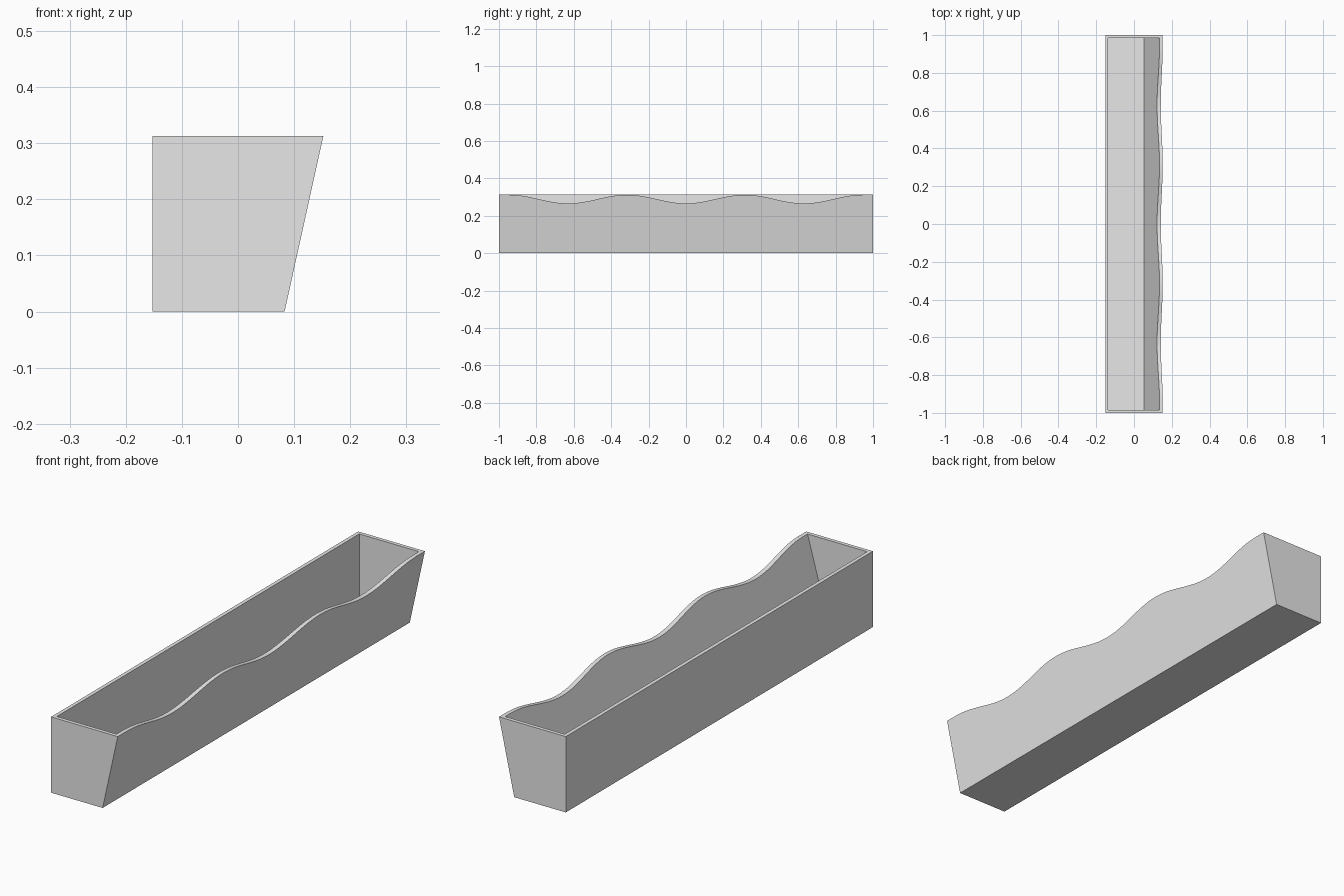
import bpy, bmesh, math
from mathutils import Vector

if "Cube" in bpy.data.objects:
    bpy.data.objects.remove(bpy.data.objects["Cube"], do_unlink=True)

TOP = 0.3125       # rim height
WALL = 0.0156      # wall and floor thickness
WAVE = 0.63        # length of one wave
DIP = 0.046        # depth of the wave


def prism(name, points, offset):
    """Solid made by sweeping a closed outline along an offset."""
    bm = bmesh.new()
    face = bm.faces.new([bm.verts.new(p) for p in points])
    swept = bmesh.ops.extrude_face_region(bm, geom=[face])["geom"]
    verts = [v for v in swept if isinstance(v, bmesh.types.BMVert)]
    bmesh.ops.translate(bm, verts=verts, vec=Vector(offset))
    bmesh.ops.recalc_face_normals(bm, faces=bm.faces)
    mesh = bpy.data.meshes.new(name)
    bm.to_mesh(mesh)
    bm.free()
    obj = bpy.data.objects.new(name, mesh)
    bpy.context.collection.objects.link(obj)
    return obj


def cut(target, cutter):
    """Subtract the cutter, then discard it."""
    cutter.hide_render = True
    mod = target.modifiers.new("cut", "BOOLEAN")
    mod.operation = "DIFFERENCE"
    mod.solver = "EXACT"
    mod.object = cutter
    bpy.context.view_layer.objects.active = target
    bpy.ops.object.modifier_apply(modifier=mod.name)
    bpy.data.objects.remove(cutter, do_unlink=True)


# Trough body: upright back wall, leaning front wall
outline = [(-0.152, 0), (0.083, 0), (0.152, TOP), (-0.152, TOP)]
trough = prism("trough", [(x, -1, z) for x, z in outline], (0, 2, 0))

# Cavity, its leaning side steeper than the outside
lean = 0.28
high = TOP + 0.1
hollow = [(-0.152 + WALL, WALL), (0.052, WALL),
          (0.052 + lean * (high - WALL), high), (-0.152 + WALL, high)]
inner = 1 - WALL
cut(trough, prism("cavity_cutter", [(x, -inner, z) for x, z in hollow],
                  (0, 2 * inner, 0)))

# Wavy rim on the leaning wall
end = 1.5 * WAVE
steps = 96
wave = []
for i in range(steps + 1):
    y = -end + 2 * end * i / steps
    z = TOP - 0.0004 - DIP / 2 * (1 + math.cos(math.tau * y / WAVE))
    wave.append((0, y, z))
wave += [(0, end, high), (0, -end, high)]
cut(trough, prism("wave_cutter", wave, (0.3, 0, 0)))

# Single grey finish
grey = bpy.data.materials.new("light_grey")
grey.use_nodes = True
colour = (0.8, 0.8, 0.8, 1)
grey.diffuse_color = colour
grey.node_tree.nodes["Principled BSDF"].inputs["Base Color"].default_value = colour
trough.data.materials.clear()
trough.data.materials.append(grey)
for poly in trough.data.polygons:
    poly.material_index = 0

# Smooth wave, sharp corners
bpy.ops.object.select_all(action="DESELECT")
trough.select_set(True)
bpy.context.view_layer.objects.active = trough
bpy.ops.object.shade_smooth_by_angle(angle=math.radians(30))
